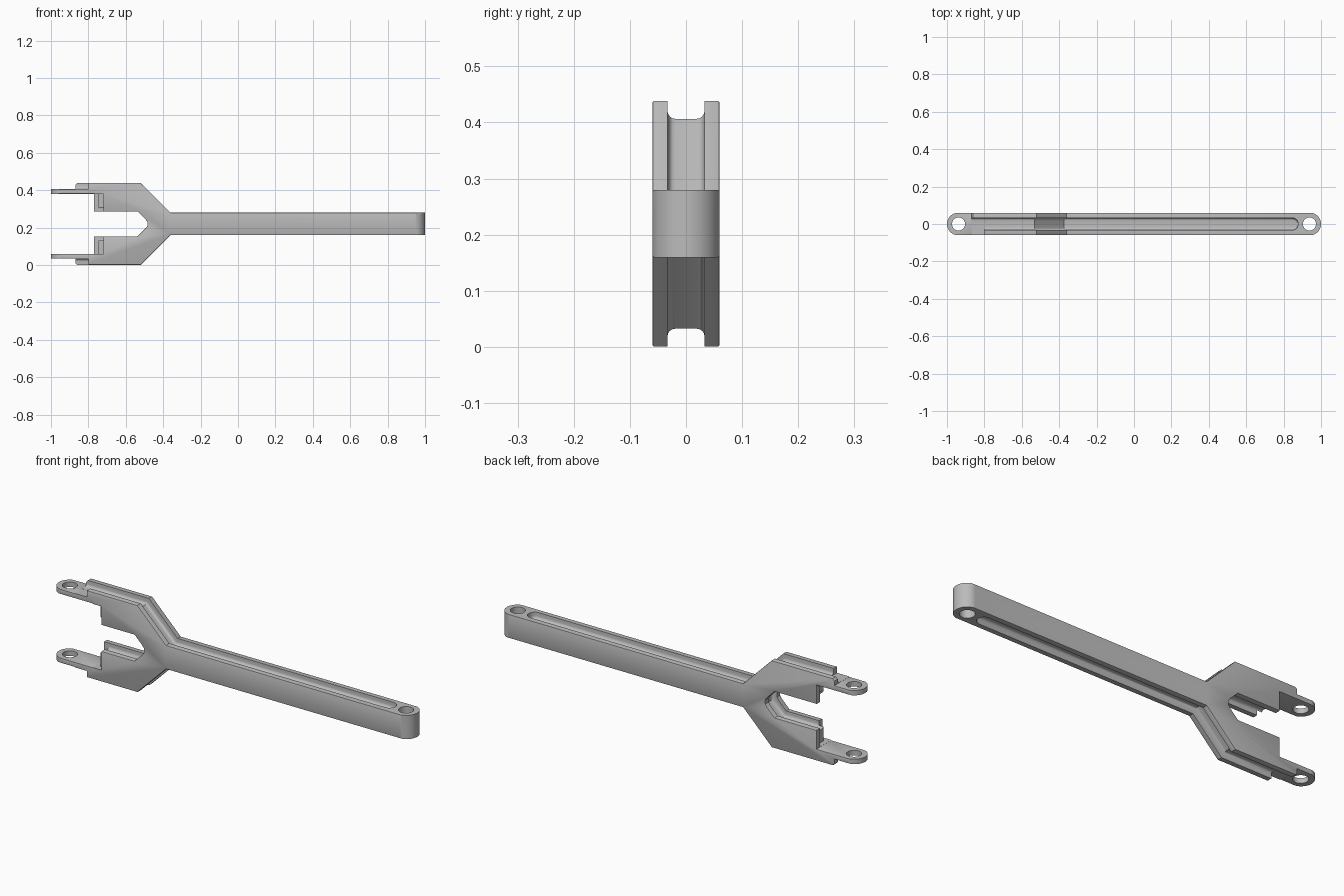
import bpy, bmesh, math
from mathutils import Vector

MID = 0.2195      # height of the long axis
HALF = 0.06       # half thickness of the part

cube = bpy.data.objects.get("Cube")
if cube:
    bpy.data.objects.remove(cube, do_unlink=True)

grey = bpy.data.materials.new("plain_grey")
grey.use_nodes = True
GREY = (0.5, 0.5, 0.5, 1)
grey.diffuse_color = GREY
grey.node_tree.nodes["Principled BSDF"].inputs["Base Color"].default_value = GREY


def finish(bm, name):
    bmesh.ops.recalc_face_normals(bm, faces=bm.faces[:])
    mesh = bpy.data.meshes.new(name)
    bm.to_mesh(mesh)
    bm.free()
    mesh.materials.append(grey)
    ob = bpy.data.objects.new(name, mesh)
    bpy.context.collection.objects.link(ob)
    return ob


def prism(points, direction, name, round_caps=0):
    """Extrude a closed outline; optionally soften the edges of both caps."""
    bm = bmesh.new()
    cap = bm.faces.new([bm.verts.new(p) for p in points])
    out = bmesh.ops.extrude_face_region(bm, geom=[cap], use_keep_orig=True)["geom"]
    bmesh.ops.translate(bm, vec=direction, verts=[g for g in out if isinstance(g, bmesh.types.BMVert)])
    bmesh.ops.recalc_face_normals(bm, faces=bm.faces[:])
    if round_caps:
        caps = [cap] + [g for g in out if isinstance(g, bmesh.types.BMFace)]
        edges = list({e for f in caps for e in f.edges})
        bmesh.ops.bevel(bm, geom=edges, offset=round_caps, segments=2, profile=0.5, affect='EDGES')
    return finish(bm, name)


def arc(cx, cy, r, a0, a1, n):
    return [(cx + r * math.cos(a0 + (a1 - a0) * i / n),
             cy + r * math.sin(a0 + (a1 - a0) * i / n)) for i in range(n + 1)]


def box(x0, x1, y0, y1, z0, z1):
    return prism([(x0, y0, z0), (x1, y0, z0), (x1, y1, z0), (x0, y1, z0)], (0, 0, z1 - z0), "cutter")


def groove(path, widths, above, side=1, depth=0.032):
    """Sweep a round-cornered channel section along a surface line in x and z."""
    r, w = 0.014, 0.033
    section = [(-w, -above)] + arc(r - w, depth - r, r, math.pi, math.pi / 2, 4)
    section += [(-y, n) for y, n in reversed(section)]
    pts = [Vector(p) for p in path]
    dirs = [(b - a).normalized() for a, b in zip(pts, pts[1:])]
    bm = bmesh.new()
    rings = []
    for i, p in enumerate(pts):
        a, b = dirs[max(i - 1, 0)], dirs[min(i, len(dirs) - 1)]
        na, nb = (Vector((d.y, -d.x)) * side for d in (a, b))
        mitre = (na + nb) / (1 + na.dot(nb))
        ring = []
        for y, n in section:
            q = p + mitre * n
            ring.append(bm.verts.new((q.x, y * widths[i], MID + q.y)))
        rings.append(ring)
    k = len(section)
    for a, b in zip(rings, rings[1:]):
        for j in range(k):
            bm.faces.new((a[j], a[(j + 1) % k], b[(j + 1) % k], b[j]))
    bm.faces.new(rings[0])
    bm.faces.new(rings[-1])
    return finish(bm, "cutter")


def carve(ob, cutter, operation='DIFFERENCE'):
    mod = ob.modifiers.new("carve", 'BOOLEAN')
    mod.operation, mod.solver, mod.object = operation, 'EXACT', cutter
    bpy.context.view_layer.objects.active = ob
    bpy.ops.object.modifier_apply(modifier=mod.name)
    bpy.data.objects.remove(cutter, do_unlink=True)


# Forked body: upper half outline, mirrored about the long axis
upper = [(1.05, 0.06), (-0.36, 0.06), (-0.52, 0.219), (-0.86, 0.219), (-0.87, 0.209),
         (-0.87, 0.186), (-1.05, 0.186), (-1.05, 0.161), (-0.77, 0.161),
         (-0.77, 0.066), (-0.536, 0.066), (-0.495, 0.025), (-0.484, 0.01)]
outline = upper + [(x, -h) for x, h in reversed(upper)]
body = prism([(x, -HALF, MID + h) for x, h in outline], (0, 2 * HALF, 0), "forked_link_arm", 0.004)

# Rounded ends
R = HALF + 0.0002
plan = arc(1 - R, 0, R, -math.pi / 2, math.pi / 2, 24) + arc(R - 1, 0, R, math.pi / 2, 1.5 * math.pi, 24)
carve(body, prism([(x, y, -0.1) for x, y in plan], (0, 0, 0.7), "cutter"), 'INTERSECT')

# Front flanges and the web stop short of the back flanges
carve(body, box(-1.1, -0.72, -0.1, -0.031, MID - 0.1605, MID + 0.1605))
carve(body, box(-1.1, -0.745, -0.05, 0.033, MID - 0.1605, MID + 0.1605))
for z0, z1 in ((MID + 0.1865, 0.6), (-0.2, MID - 0.1865)):
    carve(body, box(-1.1, -0.80, -0.1, 0.0, z0, z1))

# Outer grooves with round ends, one above and one below
turns = [math.radians(a) for a in (0, 20, 40, 60, 75, 86)]
line = [(-1.1, 0.219), (-0.52, 0.219), (-0.36, 0.06)]
line += [(0.845 + 0.033 * math.sin(t), 0.06) for t in turns]
widths = [1, 1, 1] + [math.cos(t) for t in turns]
for s in (1, -1):
    carve(body, groove([(x, h * s) for x, h in line], widths, 0.05, s))

# Inner groove around the mouth of the fork
mouth = [(-0.9, 0.066), (-0.536, 0.066), (-0.488, 0.018)]
mouth += [(x, -h) for x, h in reversed(mouth)]
carve(body, groove(mouth, [1] * len(mouth), 0.012, -1, 0.03))

# Pin holes
for x in (-0.938, 0.938):
    ring = arc(x, 0, 0.035, 0, 2 * math.pi, 32)[:-1]
    carve(body, prism([(a, b, -0.1) for a, b in ring], (0, 0, 0.7), "cutter"))

bpy.ops.object.select_all(action='DESELECT')
body.select_set(True)
bpy.context.view_layer.objects.active = body
bpy.ops.object.shade_smooth_by_angle(angle=math.radians(30))
